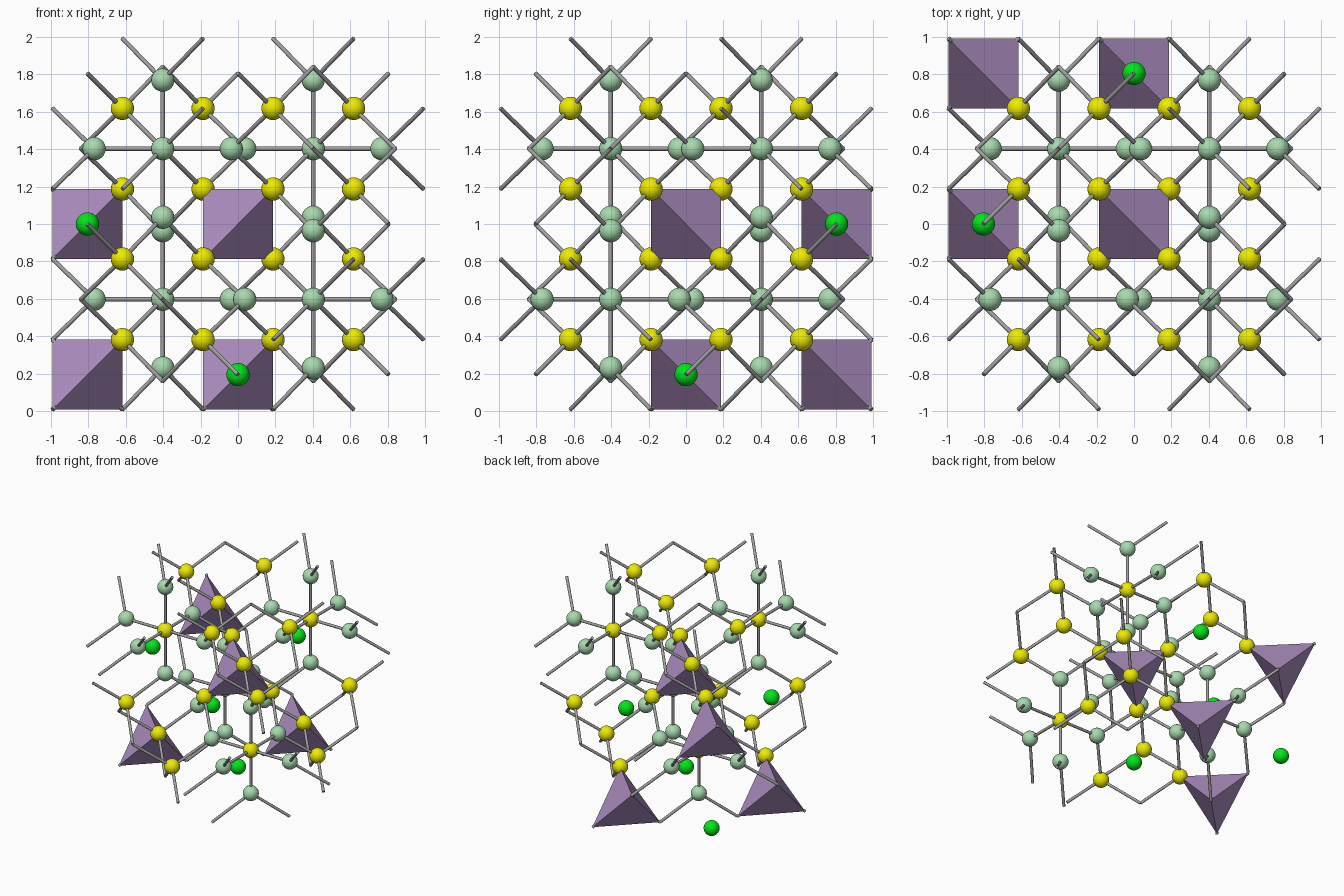
import bpy, bmesh
from itertools import product
from mathutils import Vector, Matrix

if "Cube" in bpy.data.objects:
    bpy.data.objects.remove(bpy.data.objects["Cube"])

H = 0.805                    # half of the cubic cell edge
T = 0.187                    # tetrahedron half size
Q = H / 2                    # quarter position
D = 0.367                    # octahedron arm
BALL, STICK = 0.062, 0.0115
LIFT = Vector((0, 0, 1))


def material(name, rgb):
    m = bpy.data.materials.new(name)
    m.diffuse_color = (*rgb, 1)
    m.use_nodes = True
    m.node_tree.nodes["Principled BSDF"].inputs["Base Color"].default_value = m.diffuse_color
    return m


def finish(bm, name, mat=None, smooth=True):
    me = bpy.data.meshes.new(name)
    bm.to_mesh(me)
    bm.free()
    ob = bpy.data.objects.new(name, me)
    bpy.context.collection.objects.link(ob)
    if mat:
        me.materials.append(mat)
    if smooth:
        bpy.context.view_layer.objects.active = ob
        ob.select_set(True)
        bpy.ops.object.shade_smooth_by_angle(angle=0.7)
        ob.select_set(False)


def balls(points, name, mat):
    bm = bmesh.new()
    for p in points:
        bmesh.ops.create_uvsphere(bm, u_segments=24, v_segments=14, radius=BALL,
                                  matrix=Matrix.Translation(p + LIFT))
    finish(bm, name, mat)


def wrap(p):
    return Vector([(c + H) % (2 * H) - H for c in p])


def images(points):
    return [p + 2 * H * Vector(s) for p in points for s in product((-1, 0, 1), repeat=3)]


# Lattice sites
corners = [Vector(s) for s in product((-1, 1), repeat=3)]
tet_dirs = [s for s in corners if s.x * s.y * s.z < 0]
oct_dirs = [s for s in corners if s.x * s.y * s.z > 0]
cell = [Vector((x, y, z)) for x, y, z in product((-1, 0), (0, 1), (-1, 0))]
tet_centres = [H * p for p in cell if sum(p) % 2 == 0]
green_sites = [H * p for p in cell if sum(p) % 2 == 1]
outer_yellow = [wrap(c + T * s) for c in tet_centres for s in tet_dirs]
inner_yellow = [Q * s for s in oct_dirs]
axes = [Vector([d if i == k else 0 for i in range(3)]) for k in range(3) for d in (-D, D)]
pale_sites = [c + a for c in inner_yellow for a in axes]
yellow_sites = outer_yellow + inner_yellow

# Balls
balls(yellow_sites, "yellow_balls", material("yellow", (0.85, 0.83, 0.0)))
balls(pale_sites, "pale_green_balls", material("pale_green", (0.39, 0.70, 0.42)))
balls(green_sites, "bright_green_balls", material("bright_green", (0.0, 0.80, 0.01)))

# Solid tetrahedra
bm = bmesh.new()
for c in tet_centres:
    vs = [bm.verts.new(c + T * s + LIFT) for s in tet_dirs]
    for i in range(4):
        bm.faces.new(vs[:i] + vs[i + 1:])
bmesh.ops.recalc_face_normals(bm, faces=bm.faces)
finish(bm, "tetrahedra", material("purple", (0.42, 0.27, 0.53)), smooth=False)

# Sticks, including those leaving the cell towards neighbouring sites
pairs = {}
for group_a, group_b in ((pale_sites, yellow_sites), (tet_centres, outer_yellow)):
    for home, others in ((group_a, group_b), (group_b, group_a)):
        near = images(others)
        for a in home:
            for b in near:
                if 0.1 < (a - b).length < 0.45:
                    key = tuple(round(c, 2) + 0.0 for c in (a + b))
                    pairs[key] = (a, b)
bm = bmesh.new()
for a, b in pairs.values():
    d = b - a
    rot = d.to_track_quat('Z', 'Y').to_matrix().to_4x4()
    bmesh.ops.create_cone(bm, cap_ends=True, segments=12, radius1=STICK, radius2=STICK,
                          depth=d.length, matrix=Matrix.Translation((a + b) / 2 + LIFT) @ rot)
finish(bm, "sticks", material("stick_grey", (0.35, 0.35, 0.35)))
